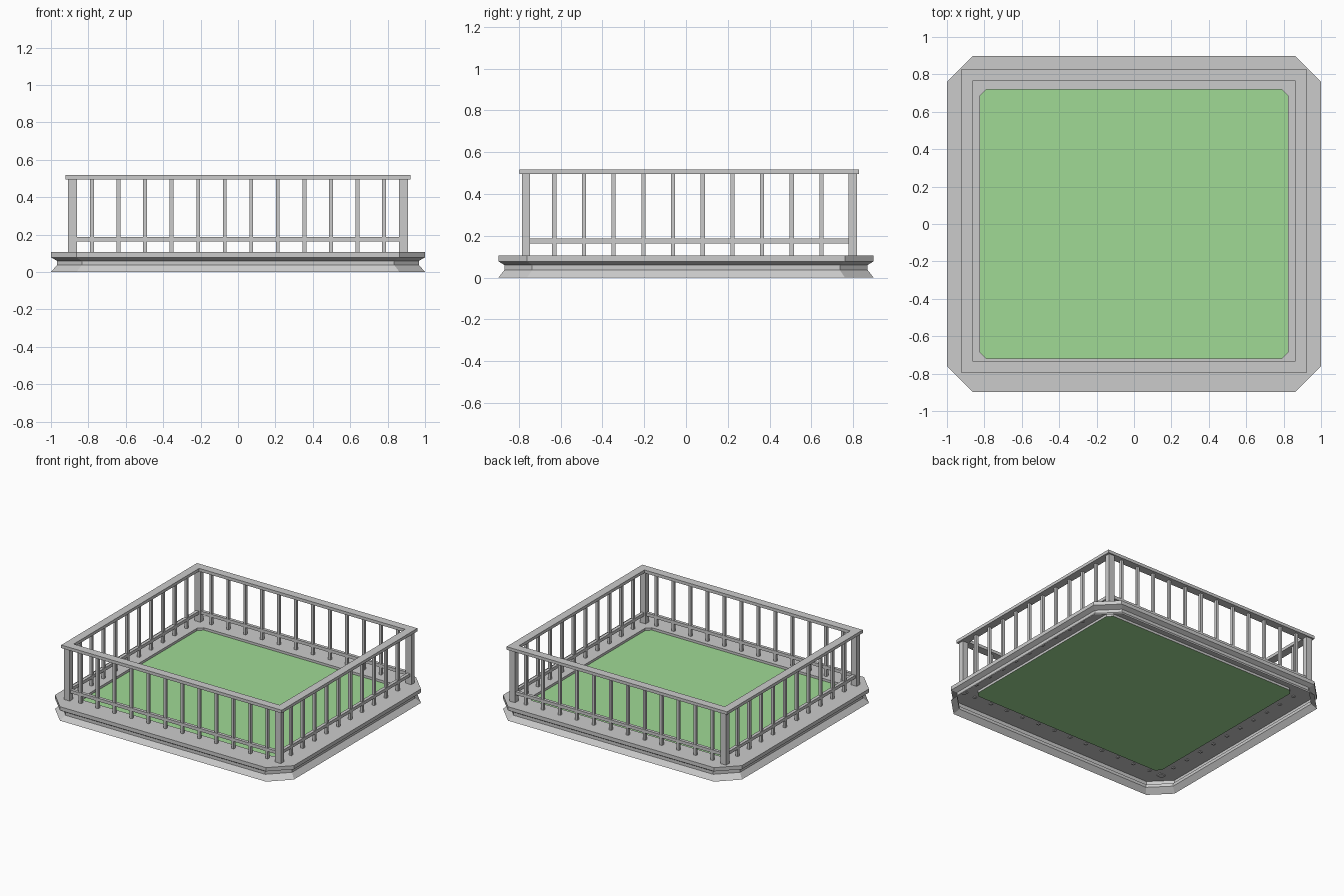
import bpy, bmesh
from mathutils import Matrix, Vector

if "Cube" in bpy.data.objects:
    bpy.data.objects.remove(bpy.data.objects["Cube"])

CY = 0.016           # the railing sits slightly towards the back
PX, PY = 0.884, 0.781  # railing centre line, half sizes


def finish(bm, name, mat=None):
    me = bpy.data.meshes.new(name)
    bm.to_mesh(me)
    bm.free()
    ob = bpy.data.objects.new(name, me)
    bpy.context.collection.objects.link(ob)
    if mat:
        me.materials.append(mat)
    return ob


def add_box(bm, x0, x1, y0, y1, z0, z1):
    size = Vector((x1 - x0, y1 - y0, z1 - z0))
    mid = Vector((x0 + x1, y0 + y1, z0 + z1)) / 2
    m = Matrix.Translation(mid) @ Matrix.Diagonal((*size, 1))
    bmesh.ops.create_cube(bm, size=1, matrix=m)


def octagon(hx, hy, c):
    return [(hx, -hy + c), (hx, hy - c), (hx - c, hy), (-hx + c, hy),
            (-hx, hy - c), (-hx, -hy + c), (-hx + c, -hy), (hx - c, -hy)]


def rectangle(hx, hy):
    return [(hx, -hy), (hx, hy), (-hx, hy), (-hx, -hy)]


def loft(bm, rings, closed=False):
    """Bridge a list of (outline, z) rings with quads."""
    loops = [[bm.verts.new((x, y, z)) for x, y in o] for o, z in rings]
    if closed:
        loops.append(loops[0])
    for a, b in zip(loops, loops[1:]):
        n = len(a)
        for i in range(n):
            j = (i + 1) % n
            bm.faces.new((a[i], a[j], b[j], b[i]))
    return loops


# Base: chamfered skirt, overhanging lip and flat border around the lawn
bm = bmesh.new()
hole = octagon(0.823, 0.719, 0.034)
rings = [(octagon(s, 0.897 * s, 0.137 * s), z) for s, z in
         ((1.0, 0.0), (0.968, 0.037), (0.968, 0.06), (1.0, 0.078), (1.0, 0.106))]
loft(bm, rings + [(hole, 0.106), (hole, 0.088)])
finish(bm, "base_border")

# Lawn
green = bpy.data.materials.new("grass_green")
green.diffuse_color = (0.35, 0.7, 0.3, 1)
green.use_nodes = True
green.node_tree.nodes["Principled BSDF"].inputs["Base Color"].default_value = green.diffuse_color
bm = bmesh.new()
bm.faces.new([bm.verts.new((x, y, 0.088)) for x, y in hole])
finish(bm, "lawn", green)

# Top rail: mitred frame
bm = bmesh.new()
w = 0.031
outer, inner = rectangle(PX + 0.039, PY + w), rectangle(PX - 0.022, PY - w)
loft(bm, [(outer, 0.495), (outer, 0.518), (inner, 0.518), (inner, 0.495)], True)
finish(bm, "top_rail").location.y = CY

# Corner posts
for sx, nx in ((-1, "left"), (1, "right")):
    for sy, ny in ((-1, "front"), (1, "back")):
        bm = bmesh.new()
        x, y = sx * PX, sy * PY + CY
        add_box(bm, x - 0.024, x + 0.024, y - 0.02, y + 0.02, 0.1, 0.496)
        finish(bm, f"{ny}_{nx}_post")

# Balusters and lower rails, one set per side
h = 0.01
for s, nx, ny in ((-1, "left", "front"), (1, "right", "back")):
    y, x = s * PY + CY, s * PX
    bm = bmesh.new()
    for i in range(12):
        c = (i - 5.5) * 0.142
        add_box(bm, c - h, c + h, y - h, y + h, 0.1, 0.496)
    finish(bm, f"{ny}_balusters")
    bm = bmesh.new()
    for i in range(10):
        c = (i - 4.5) * 0.142 + 0.009
        add_box(bm, x - h, x + h, c - h, c + h, 0.1, 0.496)
    finish(bm, f"{nx}_balusters")
    bm = bmesh.new()
    add_box(bm, -PX, PX, y - 0.012, y + 0.012, 0.163, 0.187)
    finish(bm, f"{ny}_lower_rail")
    bm = bmesh.new()
    add_box(bm, x - 0.012, x + 0.012, CY - PY, CY + PY, 0.163, 0.187)
    finish(bm, f"{nx}_lower_rail")
